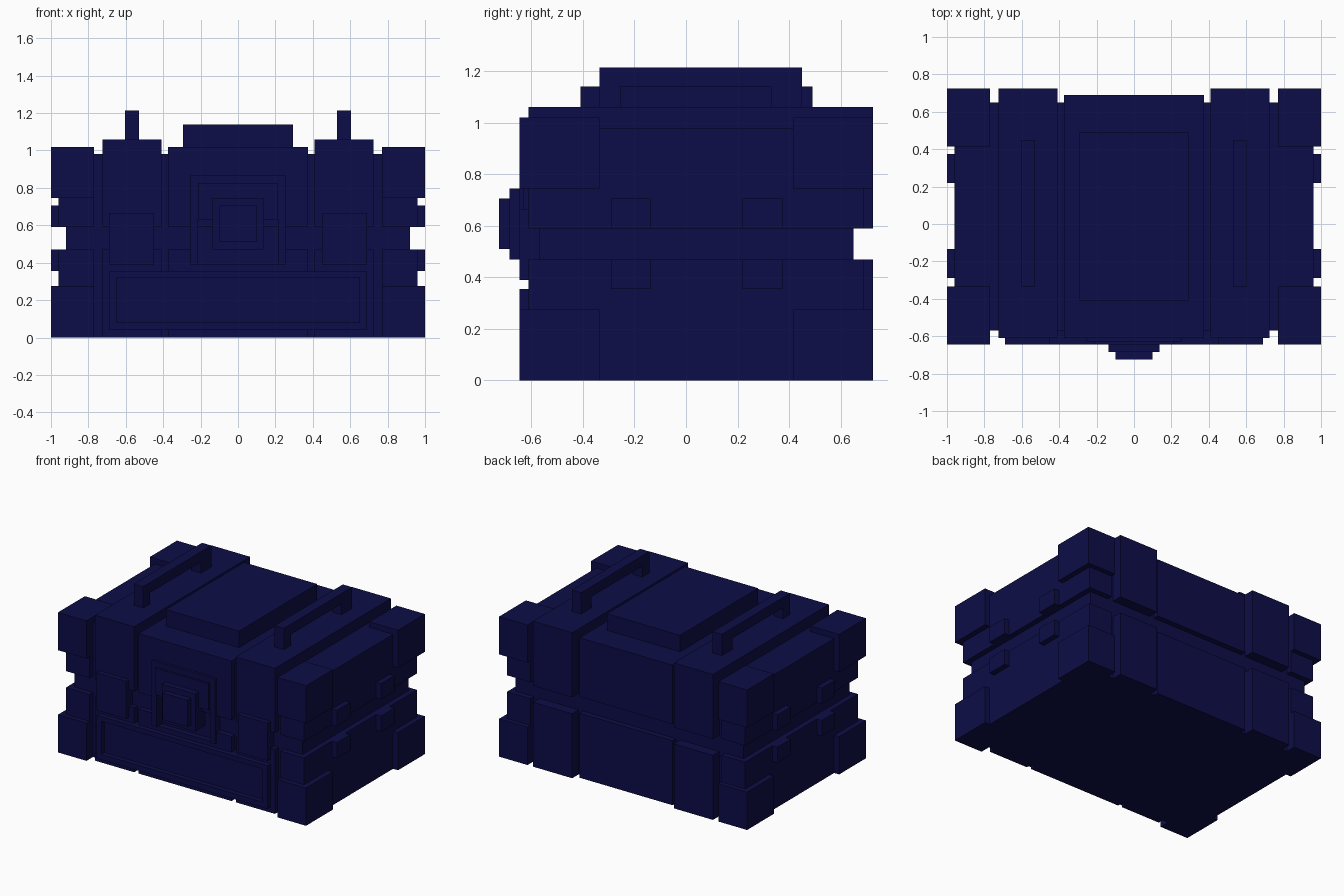
import bpy
import bmesh
from mathutils import Matrix, Vector

cube = bpy.data.objects.get("Cube")
if cube:
    bpy.data.objects.remove(cube, do_unlink=True)

NAVY = (0.004, 0.004, 0.065, 1)
navy = bpy.data.materials.new("dark navy")
navy.use_nodes = True
navy.diffuse_color = NAVY
navy.node_tree.nodes["Principled BSDF"].inputs["Base Color"].default_value = NAVY


def boxes(name, specs, mirror=False):
    """One object from (x range, y range, z range) boxes, optionally mirrored in x."""
    bm = bmesh.new()
    for ranges in specs:
        lo, hi = Vector([r[0] for r in ranges]), Vector([r[1] for r in ranges])
        for side in ((1, -1) if mirror else (1,)):
            centre = (lo + hi) / 2
            centre.x *= side
            m = Matrix.Translation(centre) @ Matrix.Diagonal((*(hi - lo), 1))
            bmesh.ops.create_cube(bm, size=1, matrix=m)
    mesh = bpy.data.meshes.new(name)
    bm.to_mesh(mesh)
    bm.free()
    mesh.materials.append(navy)
    obj = bpy.data.objects.new(name, mesh)
    bpy.context.collection.objects.link(obj)
    return obj


def sym(w):
    return (-w, w)


LOW_TOP, LID_BOTTOM = 0.47, 0.59
FACE, RAISED = -0.61, -0.645

# Core showing in the seam between base and lid
boxes("core", [(sym(0.92), (-0.57, 0.65), (0, 0.98))])

# Side walls, straps and centre panels, each split by the seam
for part, z, wall_top, strap_top, panel_top in (
        ("base", 0, LOW_TOP, LOW_TOP, LOW_TOP), ("lid", LID_BOTTOM, 0.98, 1.06, 1.02)):
    boxes(part + "_side_walls", [((0.77, 0.96), (FACE, 0.69), (z, wall_top))], True)
    boxes(part + "_straps", [((0.41, 0.725), (FACE, 0.725), (z, strap_top))], True)
    boxes(part + "_centre_panel", [(sym(0.375), (-0.57, 0.69), (z, panel_top))])
boxes("lid_front_panel", [(sym(0.375), (FACE, -0.5), (LID_BOTTOM, 1.02))])
boxes("base_front_panel", [(sym(0.375), (FACE, -0.5), (0, 0.39))])
boxes("base_front_tabs", [((0.215, 0.375), (FACE, -0.5), (0.39, LOW_TOP))], True)

# Corner guards
boxes("corner_guards", [((0.77, 1), y, z)
                        for y in ((RAISED, -0.335), (0.415, 0.725))
                        for z in ((0, 0.275), (0.745, 1.02))], True)

# Hinge blocks on both ends
boxes("end_blocks", [((0.9, 1), y, z)
                     for y in ((-0.29, -0.135), (0.22, 0.375))
                     for z in ((0.355, LOW_TOP), (LID_BOTTOM, 0.705))], True)

# Raised frame around the recessed lower front panel
boxes("front_inset", [(sym(0.65), (FACE, -0.55), (0.08, 0.32))])
boxes("front_frame_rails", [(sym(0.69), (RAISED, -0.57), z)
                            for z in ((0.04, 0.08), (0.32, 0.355))])
boxes("front_frame_ends", [((0.65, 0.69), (RAISED, -0.57), (0.04, 0.355))], True)

# Latches over the straps
boxes("strap_latches", [((0.45, 0.69), (RAISED, -0.57), (0.39, 0.665))], True)

# Stepped central lock
boxes("lock_surround", [(sym(0.255), (-0.63, -0.57), (0.63, 0.865))])
boxes("lock_plate", [(sym(0.215), (RAISED, -0.57), (0.63, 0.825))])
boxes("lock_posts", [((0.215, 0.255), (-0.63, -0.57), (0.39, 0.63))], True)
boxes("lock_body", [(sym(0.135), (-0.685, -0.57), (LOW_TOP, 0.745))])
boxes("lock_face", [(sym(0.1), (-0.725, -0.68), (0.51, 0.705))])

# Top plate and carrying handles
boxes("top_plate", [(sym(0.295), (-0.41, 0.49), (1.0, 1.14))])
boxes("handle_bars", [((0.53, 0.605), (-0.335, 0.45), (1.14, 1.215))], True)
boxes("handle_posts", [((0.53, 0.605), y, (1.05, 1.14))
                       for y in ((-0.335, -0.255), (0.33, 0.45))], True)
